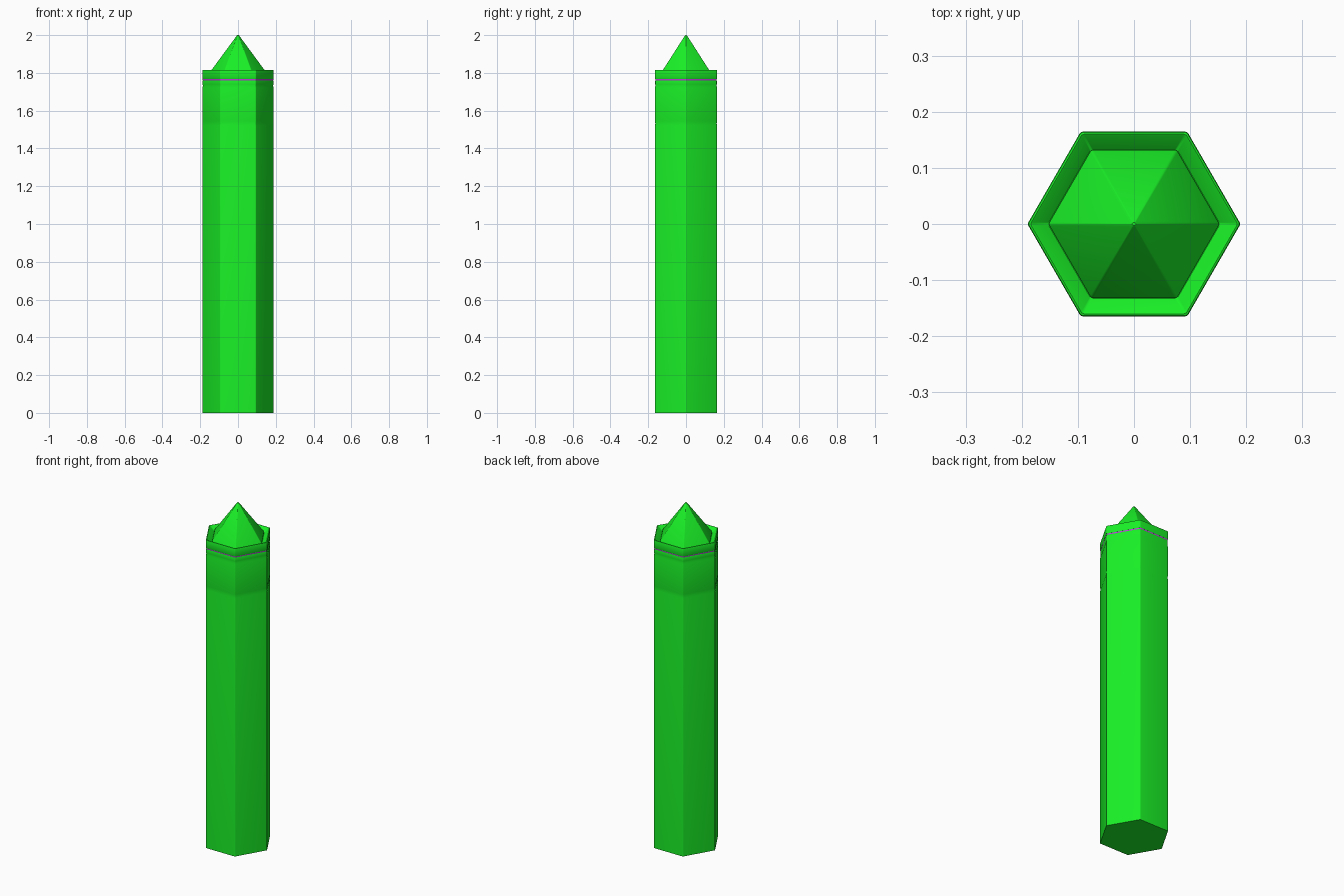
import bpy, bmesh, math
from mathutils import Vector

if "Cube" in bpy.data.objects:
    bpy.data.objects.remove(bpy.data.objects["Cube"])


def material(name, colour):
    m = bpy.data.materials.new(name)
    m.diffuse_color = colour
    m.use_nodes = True
    m.node_tree.nodes["Principled BSDF"].inputs["Base Color"].default_value = m.diffuse_color
    return m


green = material("bright_green", (0.01, 0.87, 0.02, 1))
purple = material("purple", (0.5, 0.05, 0.7, 1))


def hex_ring(apothem, z, corner=0.006, steps=3):
    """Hexagon with points on the x axis and small rounded corners."""
    radius = apothem / math.cos(math.pi / 6)
    c = min(corner, apothem * 0.3)
    centre = radius - c / math.cos(math.pi / 6)
    pts = []
    for i in range(6):
        a = i * math.pi / 3
        for s in range(steps + 1):
            b = a + (s / steps - 0.5) * math.pi / 3
            pts.append(Vector((centre * math.cos(a) + c * math.cos(b),
                               centre * math.sin(a) + c * math.sin(b), z)))
    return pts


def hex_loft(name, profile, mat, cap_bottom=True, cap_top=True, closed=False):
    """Stack hexagonal rings along an (apothem, height) profile."""
    bm = bmesh.new()
    rings = [[bm.verts.new(p) for p in hex_ring(r, z)] for r, z in profile]
    pairs = list(zip(rings, rings[1:]))
    if closed:
        pairs.append((rings[-1], rings[0]))
    n = len(rings[0])
    for lo, hi in pairs:
        for i in range(n):
            j = (i + 1) % n
            bm.faces.new((lo[i], lo[j], hi[j], hi[i]))
    if not closed and cap_bottom:
        bm.faces.new(rings[0][::-1])
    if not closed and cap_top:
        bm.faces.new(rings[-1])
    bmesh.ops.recalc_face_normals(bm, faces=bm.faces)
    mesh = bpy.data.meshes.new(name)
    bm.to_mesh(mesh)
    bm.free()
    mesh.materials.append(mat)
    ob = bpy.data.objects.new(name, mesh)
    bpy.context.collection.objects.link(ob)
    bpy.context.view_layer.objects.active = ob
    ob.select_set(True)
    bpy.ops.object.shade_smooth_by_angle(angle=math.radians(35))
    ob.select_set(False)
    return ob


# Long hexagonal body with two shallow seams near the top
hex_loft("body", [
    (0.164, 0.0), (0.164, 1.522), (0.1625, 1.532), (0.164, 1.545),
    (0.164, 1.722), (0.162, 1.731), (0.163, 1.74), (0.163, 1.757),
    (0.161, 1.763)], green)

# Thin purple band under the collar
hex_loft("band", [(0.1615, 1.760), (0.1625, 1.763), (0.1625, 1.768),
                  (0.1615, 1.772)], purple)

# Collar with a rounded lip and sloping inner wall
hex_loft("collar", [
    (0.120, 1.767), (0.163, 1.767), (0.1645, 1.771), (0.1645, 1.810),
    (0.163, 1.814), (0.160, 1.815), (0.157, 1.813),
    (0.133, 1.788), (0.120, 1.786)], green, closed=True)

# Pointed six-sided tip
hex_loft("tip", [(0.132, 1.770), (0.132, 1.797), (0.130, 1.803),
                 (0.006, 1.997), (0.003, 2.0)], green)
